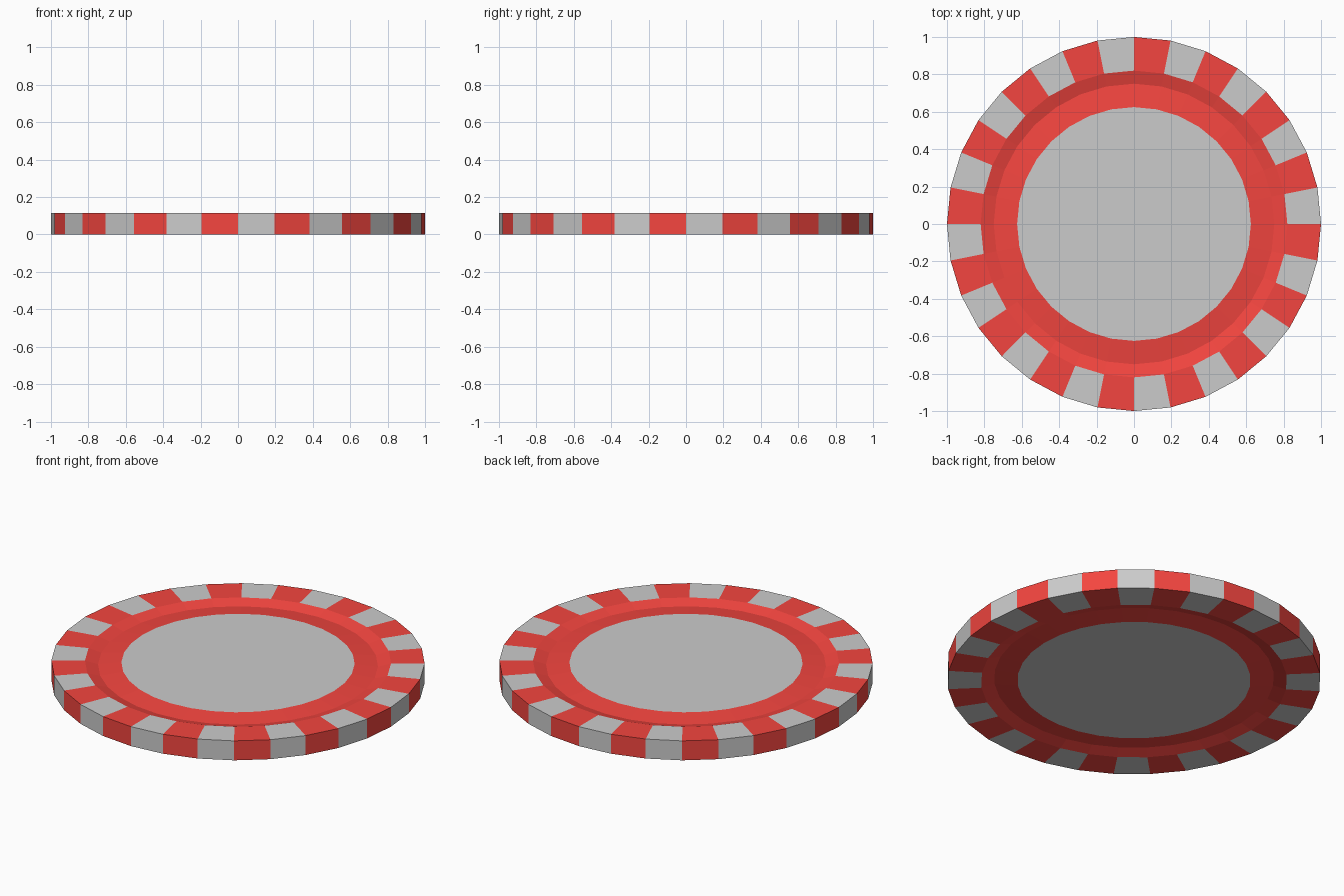
import bpy, bmesh, math

if "Cube" in bpy.data.objects:
    bpy.data.objects.remove(bpy.data.objects["Cube"])

SIDES = 32
H = 0.115          # chip thickness
DISC = 0.006       # recess of centre disc
GROOVE = 0.02      # depth of groove


def colour(name, rgb):
    m = bpy.data.materials.new(name)
    m.diffuse_color = (*rgb, 1)
    m.use_nodes = True
    m.node_tree.nodes["Principled BSDF"].inputs["Base Color"].default_value = m.diffuse_color
    return m


red = colour("red", (0.9, 0.06, 0.05))
grey = colour("grey", (0.8, 0.8, 0.8))

# Half profile from the bottom centre disc round the rim to the top disc
top = [(1.0, H), (0.82, H), (0.75, H - GROOVE), (0.625, H - DISC)]
profile = [(r, H - z) for r, z in reversed(top)] + top
STRIPED = {2, 3, 4}   # profile spans forming the rim

bm = bmesh.new()
rings = []
for r, z in profile:
    rings.append([bm.verts.new((r * math.cos(2 * math.pi * k / SIDES),
                                r * math.sin(2 * math.pi * k / SIDES), z))
                  for k in range(SIDES)])

# Grooves and alternating rim stripes
for i, (a, b) in enumerate(zip(rings, rings[1:])):
    for k in range(SIDES):
        n = (k + 1) % SIDES
        f = bm.faces.new((a[k], a[n], b[n], b[k]))
        f.material_index = 1 if i in STRIPED and k % 2 == 0 else 0

# Grey centre discs
bm.faces.new(rings[0][::-1]).material_index = 1
bm.faces.new(rings[-1]).material_index = 1
bmesh.ops.recalc_face_normals(bm, faces=bm.faces)

mesh = bpy.data.meshes.new("striped_chip")
bm.to_mesh(mesh)
bm.free()
mesh.materials.append(red)
mesh.materials.append(grey)
chip = bpy.data.objects.new("striped_chip", mesh)
bpy.context.collection.objects.link(chip)
